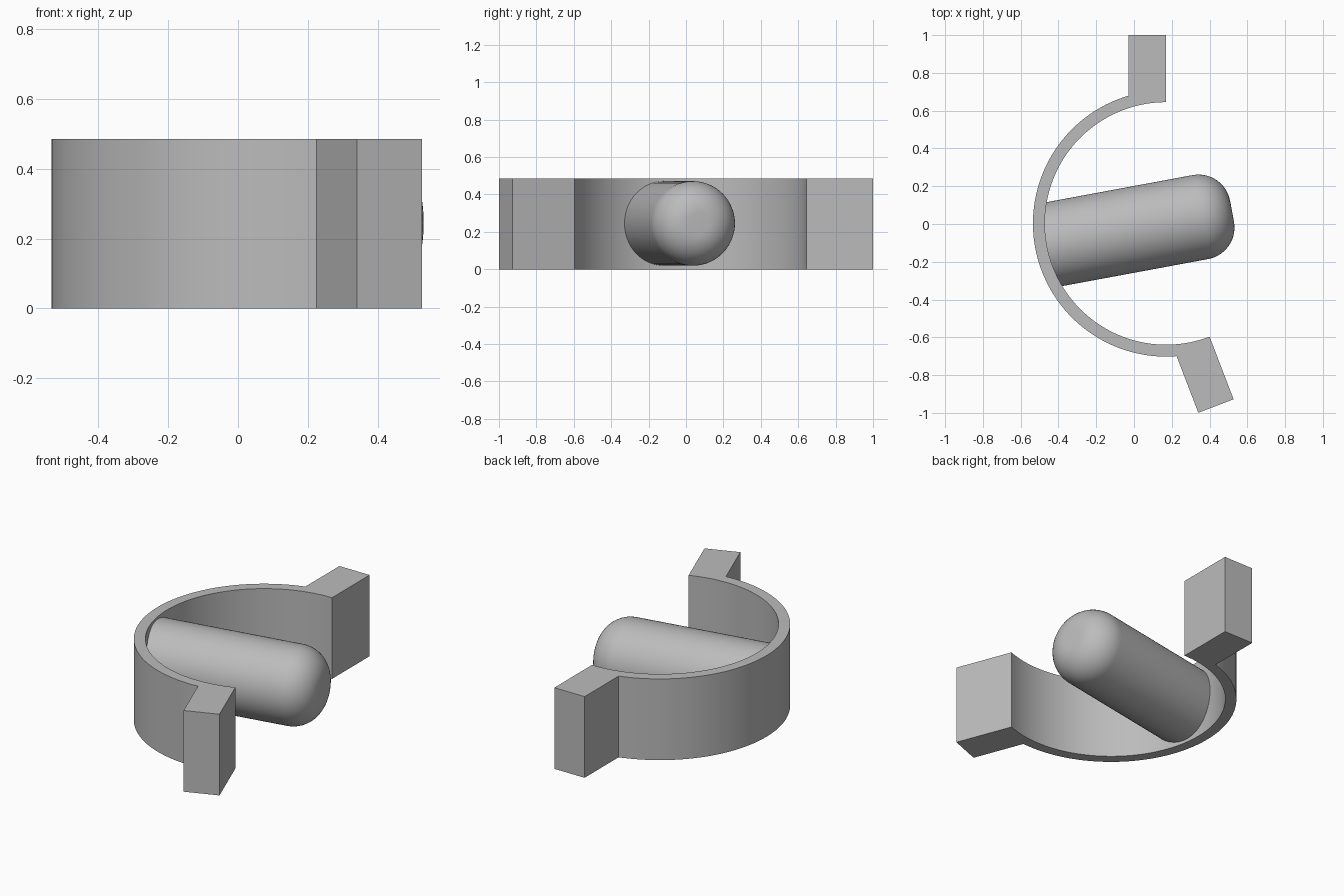
import bpy, bmesh
from math import sin, cos, asin, pi, radians
from mathutils import Matrix, Vector

if "Cube" in bpy.data.objects:
    bpy.data.objects.remove(bpy.data.objects["Cube"])

CENTER = Vector((0.17, 0.003, 0))
HEIGHT = 0.485
INNER, OUTER, REACH, TAB = 0.642, 0.705, 0.997, 0.2
START, END = radians(90), radians(291)

grey = bpy.data.materials.new("plain grey")
grey.use_nodes = True
grey.diffuse_color = (0.5, 0.5, 0.5, 1)
grey.node_tree.nodes["Principled BSDF"].inputs["Base Color"].default_value = (0.5, 0.5, 0.5, 1)


def finish(bm, name):
    bmesh.ops.recalc_face_normals(bm, faces=bm.faces)
    mesh = bpy.data.meshes.new(name)
    bm.to_mesh(mesh)
    bm.free()
    obj = bpy.data.objects.new(name, mesh)
    bpy.context.collection.objects.link(obj)
    mesh.materials.append(grey)
    bpy.ops.object.select_all(action='DESELECT')
    obj.select_set(True)
    bpy.context.view_layer.objects.active = obj
    bpy.ops.object.shade_smooth_by_angle(angle=radians(30))
    return obj


def arc(radius, a, b, steps):
    return [Vector((radius * cos(a + (b - a) * i / steps),
                    radius * sin(a + (b - a) * i / steps), 0)) for i in range(steps + 1)]


def tab_corners(angle, side):
    # Outer two corners of a radial tab whose width runs toward the band
    out = Vector((cos(angle), sin(angle), 0))
    across = Vector((-sin(angle), cos(angle), 0)) * side * TAB
    return [out * REACH, out * REACH + across]


# Curved band with a radial tab at each end, extruded from one outline
inset = asin(TAB / OUTER)
outline = (arc(INNER, START, END, 80) + tab_corners(END, -1)
           + arc(OUTER, END - inset, START + inset, 80)
           + tab_corners(START, 1)[::-1])
bm = bmesh.new()
base = bm.faces.new([bm.verts.new(p + CENTER) for p in outline])
top = bmesh.ops.extrude_face_region(bm, geom=[base], use_keep_orig=True)
bmesh.ops.translate(bm, vec=(0, 0, HEIGHT),
                    verts=[v for v in top["geom"] if isinstance(v, bmesh.types.BMVert)])
finish(bm, "curved_band")

# Round pin with a filleted free end, spun around its own x axis
RADIUS, TIP, FILLET, ROOT = 0.226, 0.355, 0.17, -0.65
profile = [Vector((ROOT, 0, 0)), Vector((ROOT, RADIUS, 0))]
profile += [p + Vector((TIP - FILLET, RADIUS - FILLET, 0)) for p in arc(FILLET, pi / 2, 0, 14)]
profile.append(Vector((TIP, 0, 0)))
bm = bmesh.new()
verts = [bm.verts.new(p) for p in profile]
edges = [bm.edges.new(pair) for pair in zip(verts, verts[1:])]
bmesh.ops.spin(bm, geom=verts + edges, cent=(0, 0, 0), axis=(1, 0, 0),
               angle=2 * pi, steps=64)
bmesh.ops.remove_doubles(bm, verts=bm.verts, dist=0.0001)
bm.transform(Matrix.Translation(CENTER + Vector((0, 0, 0.245))) @ Matrix.Rotation(radians(10.5), 4, 'Z'))
finish(bm, "round_pin")
